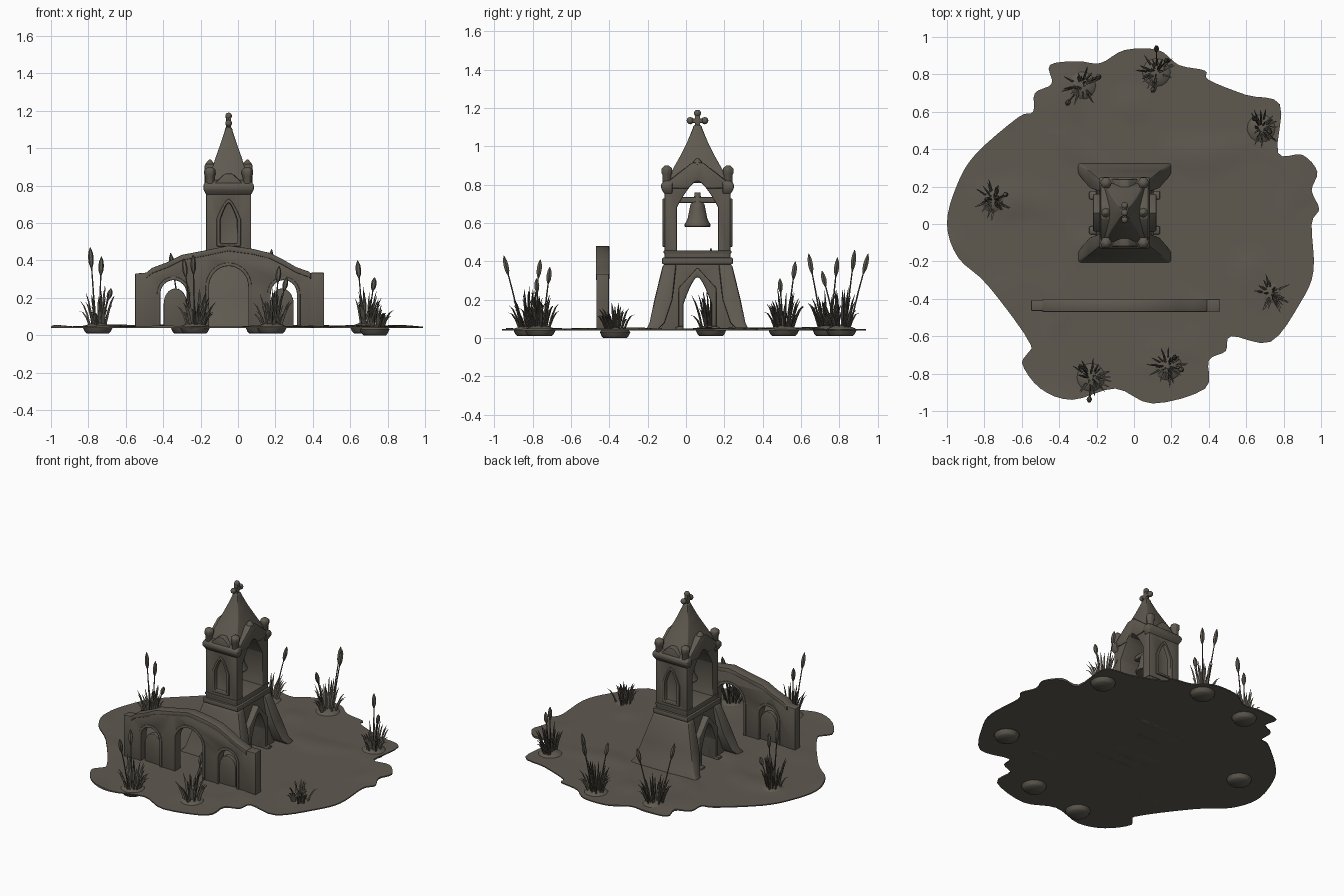
import bpy, bmesh, math, random
from mathutils import Vector, noise

cube = bpy.data.objects.get("Cube")
if cube:
    bpy.data.objects.remove(cube)
random.seed(4)
TOWER = (-0.05, 0.06, 0)


def material(name, colour):
    m = bpy.data.materials.new(name)
    m.use_nodes = True
    m.diffuse_color = colour
    b = m.node_tree.nodes["Principled BSDF"]
    b.inputs["Base Color"].default_value = colour
    b.inputs["Roughness"].default_value = 0.9
    return m


STONE = material("weathered stone", (0.114, 0.102, 0.081, 1))


def activate(ob):
    bpy.ops.object.select_all(action='DESELECT')
    ob.select_set(True)
    bpy.context.view_layer.objects.active = ob


def make(name, bm, loc=(0, 0, 0)):
    bmesh.ops.translate(bm, verts=bm.verts, vec=loc)
    bmesh.ops.recalc_face_normals(bm, faces=bm.faces)
    me = bpy.data.meshes.new(name)
    bm.to_mesh(me)
    bm.free()
    me.materials.append(STONE)
    ob = bpy.data.objects.new(name, me)
    bpy.context.collection.objects.link(ob)
    return ob


def loft(bm, rings, caps=True):
    """Skin a list of point rings of equal length."""
    rows = [[bm.verts.new(p) for p in r] for r in rings]
    n = len(rows[0])
    for a, b in zip(rows, rows[1:]):
        for i in range(n):
            bm.faces.new((a[i], a[(i + 1) % n], b[(i + 1) % n], b[i]))
    if caps:
        bm.faces.new(rows[0])
        bm.faces.new(rows[-1])
    return rows


def prism(name, pts, axis, a, b, loc=(0, 0, 0)):
    bm = bmesh.new()
    put = (lambda p, d: (d, *p)) if axis == 'x' else (lambda p, d: (p[0], d, p[1]))
    loft(bm, [[put(p, d) for p in pts] for d in (a, b)])
    return make(name, bm, loc)


def rect(hx, y0, y1, z):
    return [(-hx, y0, z), (hx, y0, z), (hx, y1, z), (-hx, y1, z)]


def stack(name, rings, loc=TOWER):
    bm = bmesh.new()
    loft(bm, [rect(*r) for r in rings])
    return make(name, bm, loc)


def block(name, hx, hy, z0, z1):
    return stack(name, [(hx, -hy, hy, z0), (hx, -hy, hy, z1)])


def arch(c, half, z0, spring, top, pointed):
    pts = [(c + half, z0)]
    for i in range(17):
        s = math.cos(math.pi * i / 16)
        k = 1 - abs(s) ** 1.5 if pointed else math.sqrt(max(0, 1 - s * s))
        pts.append((c + half * s, spring + (top - spring) * k))
    return pts + [(c - half, z0)]


def cut(targets, cutter):
    cutter.hide_render = True
    for ob in targets:
        activate(ob)
        m = ob.modifiers.new("opening", 'BOOLEAN')
        m.operation, m.object, m.solver = 'DIFFERENCE', cutter, 'EXACT'
        bpy.ops.object.modifier_apply(modifier=m.name)
    bpy.data.objects.remove(cutter)


def worn(ob, width=0.008):
    activate(ob)
    m = ob.modifiers.new("worn edges", 'BEVEL')
    m.width, m.segments, m.limit_method = width, 2, 'ANGLE'
    bpy.ops.object.modifier_apply(modifier=m.name)
    bpy.ops.object.shade_smooth_by_angle(angle=math.radians(40))


def lathe(bm, profile, c=(0, 0), n=16):
    loft(bm, [[(c[0] + r * math.cos(math.tau * i / n), c[1] + r * math.sin(math.tau * i / n), z)
               for i in range(n)] for r, z in profile])


# Ground sheet with a scalloped shore
SHORE = [(-1, 0), (-.95, .2), (-.85, .37), (-.62, .57), (-.54, .6), (-.53, .7), (-.44, .75),
         (-.45, .85), (-.3, .87), (-.18, .86), (-.05, .93), (.13, .93), (.24, .85), (.38, .82),
         (.4, .77), (.6, .69), (.78, .64), (.77, .38), (.9, .37), (.98, .28), (.95, .18),
         (.99, .08), (.95, 0), (.96, -.25), (.89, -.42), (.73, -.63), (.52, -.6), (.49, -.68),
         (.4, -.73), (.38, -.88), (.1, -.96), (-.1, -.88), (-.33, -.94), (-.5, -.88),
         (-.6, -.74), (-.55, -.65), (-.78, -.33), (-.94, -.18)]
shore = []
for i in range(len(SHORE)):
    p = [Vector(SHORE[(i + k) % len(SHORE)]) for k in (-1, 0, 1, 2)]
    for t in (0, .25, .5, .75):
        shore.append(.5 * (2 * p[1] + (p[2] - p[0]) * t + (2 * p[0] - 5 * p[1] + 4 * p[2] - p[3]) * t * t
                           + (3 * p[1] - p[0] - 3 * p[2] + p[3]) * t ** 3))


def ground_ring(s, lift):
    ring = []
    for q in shore:
        x, y = q * s
        bump = 0.02 * max(0, noise.noise(Vector((x * 4, y * 4, 1))) - 0.12)
        ring.append((x, y, 0.04 + lift * (0.007 + bump)))
    return ring


bm = bmesh.new()
loft(bm, [ground_ring(.03, 0), ground_ring(1, 0)] + [ground_ring(1 - k / 25, 1) for k in range(25)])
ground = make("ground", bm)
activate(ground)
bpy.ops.object.shade_smooth_by_angle(angle=math.radians(50))

# Tower base: core, sloped front and back walls, gabled porches, through passage
core = stack("base_core", [(.155, -.19, .19, .04), (.12, -.165, .165, .41)])
base = [core]
for s, side in ((-1, "front"), (1, "back")):
    wall = stack(side + "_base_wall", [(.255, s * .21, s * .27, .04), (.225, s * .17, s * .25, .08),
                                       (.19, s * .13, s * .225, .2), (.135, s * .11, s * .18, .385)])
    worn(wall, .012)
for s, side in ((-1, "right"), (1, "left")):
    for kind, half, eave, peak, out in (("porch", .1, .26, .37, .17), ("porch_step", .115, .06, .07, .19)):
        base.append(prism(side + "_" + kind, [(-half, .04), (half, .04), (half, eave), (0, peak), (-half, eave)],
                          'x', s * .1, s * out, TOWER))
cut(base, prism("passage", arch(0, .072, 0, .18, .32, True), 'x', -.5, .5, TOWER))
for ob in base:
    worn(ob)
worn(block("base_ledge", .135, .185, .385, .42))

# Belfry with an open bell arch and blind front and back lancets
belfry = block("belfry", .12, .172, .41, .82)
trims = []
for s, side in ((-1, "front"), (1, "back")):
    trims.append(prism(side + "_lancet_trim", arch(0, .065, .475, .62, .73, True), 'y', s * .15, s * .182, TOWER))
cut([belfry], prism("bell_opening", arch(0, .108, .455, .68, .82, True), 'x', -.5, .5, TOWER))
for s in (-1, 1):
    cut([belfry] + trims, prism("lancet", arch(0, .045, .49, .62, .71, True), 'y', s * .155, s * .3, TOWER))
for ob in [belfry] + trims:
    worn(ob, .005)
worn(block("belfry_sill", .125, .178, .44, .457))

# Cornices, gables and corner pinnacles
for s, front, side in ((-1, "front", "right"), (1, "back", "left")):
    worn(stack(front + "_cornice", [(.12, s * .13, s * .172, .75), (.135, s * .13, s * .19, .78),
                                    (.135, s * .13, s * .19, .805), (.115, s * .12, s * .16, .83)]))
    worn(prism(front + "_gable", [(-.1, .79), (.1, .79), (.02, .865), (-.02, .865)], 'y', s * .09, s * .18, TOWER))
    gable = prism(side + "_gable", [(-.17, .78), (.17, .78), (.15, .82), (.03, .915), (-.03, .915), (-.15, .82)],
                  'x', s * .07, s * .128, TOWER)
    cut([gable], prism("gable_arch", arch(0, .108, .4, .68, .82, True), 'x', -.5, .5, TOWER))
    worn(gable)
    bm = bmesh.new()
    lathe(bm, [(.018, .89), (.03, .905), (.022, .92), (.005, .94)], (s * .1, 0), 8)
    worn(make(side + "_finial", bm, TOWER), .002)
    for t in (-1, 1):
        bm = bmesh.new()
        lathe(bm, [(.024, .79), (.026, .85), (.032, .86), (.032, .885), (.012, .9)], (s * .1, t * .16), 6)
        worn(make(side + "_pinnacle_" + ("front" if t < 0 else "back"), bm, TOWER), .004)

# Spire and cross
worn(stack("spire", [(hx, -hy, hy, z) for hx, hy, z in
                     ((.115, .165, .81), (.095, .135, .87), (.07, .09, .95), (.045, .055, 1.02),
                      (.022, .026, 1.09), (.018, .02, 1.11))]))
worn(block("cross_post", .013, .014, 1.09, 1.18), .004)
worn(block("cross_arm", .012, .045, 1.122, 1.145), .004)
bm = bmesh.new()
for y, z in ((-.038, 1.134), (.038, 1.134), (0, 1.172), (0, 1.1)):
    new = bmesh.ops.create_uvsphere(bm, u_segments=10, v_segments=6, radius=.019)["verts"]
    bmesh.ops.translate(bm, verts=new, vec=(0, y, z))
worn(make("cross_lobes", bm, TOWER), .001)

# Bell on its headstock
bm = bmesh.new()
lathe(bm, [(.03, .59), (.066, .58), (.068, .592), (.052, .62), (.042, .67), (.036, .7), (.02, .712), (.015, .76)], n=24)
worn(make("bell", bm, TOWER), .002)
worn(block("headstock", .018, .125, .705, .735), .005)

# Ruined arcade wall with one open arch and two half-filled arches
top = [(-.55, .33), (-.49, .335), (-.46, .36), (-.38, .39), (-.3, .43), (-.17, .455), (-.05, .48), (.08, .462),
       (.17, .44), (.24, .405), (.31, .365), (.38, .34), (.39, .33), (.46, .33)]
outline = [(-.55, .04)] + top + [(.46, .04)]
arcade = [prism("arcade_wall", outline, 'y', -.464, -.406),
          prism("arcade_end_pier", [(.39, .04), (.39, .335), (.46, .335), (.46, .04)], 'y', -.468, -.402)]
coping = top[1:-1] + [(x, z - .03) for x, z in reversed(top[1:-1])]
arcade.append(prism("arcade_coping", coping, 'y', -.47, -.4))
openings = ((-.05, .105, .26, .37), (-.345, .07, .22, .295), (.245, .07, .22, .295))
for c, half, spring, peak in openings:
    arcade.append(prism("arch_trim", arch(c, half + .018, .04, spring, peak + .018, False), 'y', -.468, -.402))
for c, half, spring, peak in openings:
    cut(arcade, prism("arch_opening", arch(c, half, 0, spring, peak, False), 'y', -1, 0))
for ob in arcade:
    worn(ob, .004)
for name, c in (("right_infill", -.345), ("left_infill", .245)):
    worn(prism(name, arch(c - math.copysign(.01, c), .062, .04, .17, .25, False), 'y', -.45, -.42), .004)


# Reed clumps: mound, bent blades and seed-headed stalks
def sweep(bm, base, tip, bow, radii, n=3):
    rings = []
    for k, r in enumerate(radii):
        t = k / (len(radii) - 1)
        c = base.lerp(tip, t) + Vector((0, 0, bow * math.sin(math.pi * t)))
        rings.append([c + Vector((r * math.cos(math.tau * i / n), r * math.sin(math.tau * i / n), 0))
                      for i in range(n)])
    loft(bm, rings)


CLUMPS = [((-.75, .13), 0, .24, [(-.04, 0, .46), (.02, .01, .41), (.07, .03, .24)]),
          ((-.23, -.82), 0, .22, [(-.01, -.13, .42), (-.06, .06, .4)]),
          ((.18, -.76), 0, .2, [(.04, .05, .36), (.08, -.02, .3)]),
          ((.73, -.37), -.01, .13, []),
          ((.68, .51), 0, .2, [(-.04, .06, .39), (.05, -.02, .3)]),
          ((.12, .81), 0, .22, [(0, .14, .43), (.06, .07, .45), (-.02, -.1, .34)]),
          ((-.28, .74), 0, .2, [(-.08, -.1, .43), (.1, .05, .41)])]
for spot, sink, height, stalks in CLUMPS:
    bm = bmesh.new()
    lathe(bm, [(.06, .01), (.07, .02), (.08, .042), (.07, .052), (.03, .066)])
    for i in range(34):
        a, r = random.uniform(0, math.tau), random.uniform(.2, 1)
        d = Vector((math.cos(a), math.sin(a), 0)) * r
        tip = d * .115 + Vector((0, 0, .06 + height * random.uniform(.35, 1) * (1.15 - .5 * r)))
        sweep(bm, d * .05 + Vector((0, 0, .045)), tip, .025, (.006, .0065, .005, .001))
    for x, y, h in stalks:
        foot, tip = Vector((x * .3, y * .3, .05)), Vector((x, y, h))
        sweep(bm, foot, tip, .01, (.005, .004, .003), 5)
        sweep(bm, foot.lerp(tip, .75), tip + Vector((0, 0, .01)), 0, (.004, .013, .015, .012, .002), 6)
    clump = make("reed_clump", bm, (*spot, sink))
    activate(clump)
    bpy.ops.object.shade_smooth_by_angle(angle=math.radians(50))
